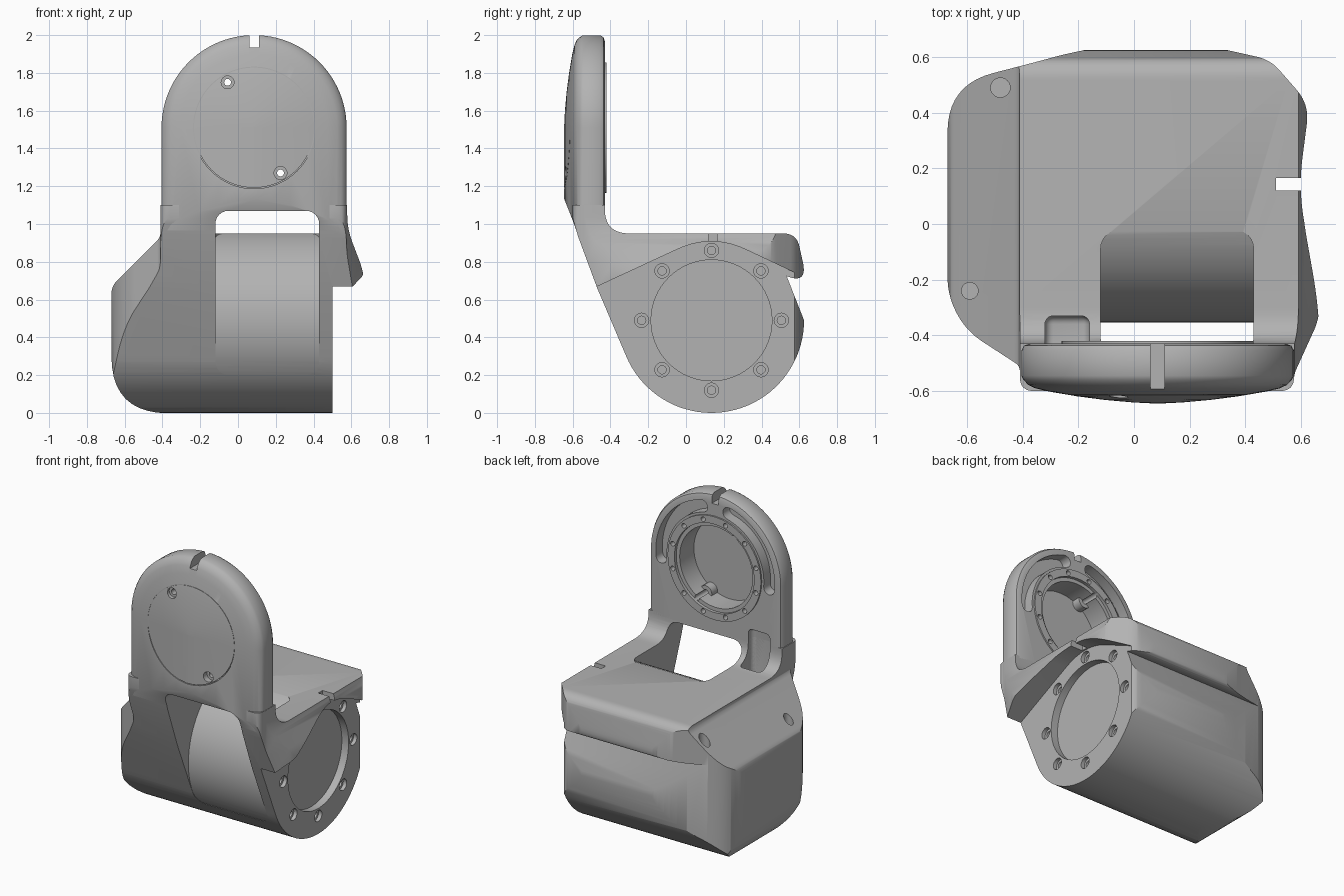
import bpy, bmesh
from math import sin, cos, pi, radians
from mathutils import Vector

if "Cube" in bpy.data.objects:
    bpy.data.objects.remove(bpy.data.objects["Cube"])

grey = bpy.data.materials.new("satin grey")
grey.use_nodes = True
grey.diffuse_color = (0.45, 0.45, 0.45, 1)
grey.node_tree.nodes["Principled BSDF"].inputs["Base Color"].default_value = grey.diffuse_color


def make(name, bm):
    bmesh.ops.recalc_face_normals(bm, faces=bm.faces)
    mesh = bpy.data.meshes.new(name)
    bm.to_mesh(mesh)
    bm.free()
    mesh.materials.append(grey)
    obj = bpy.data.objects.new(name, mesh)
    bpy.context.collection.objects.link(obj)
    return obj


def loft(name, rings):
    bm = bmesh.new()
    loops = [[bm.verts.new(p) for p in ring] for ring in rings]
    n = len(loops[0])
    for a, b in zip(loops, loops[1:]):
        for i in range(n):
            j = (i + 1) % n
            bm.faces.new((a[i], a[j], b[j], b[i]))
    bm.faces.new(loops[0])
    bm.faces.new(loops[-1])
    return make(name, bm)


def prism(name, pts, axis, lo, hi):
    place = {"X": lambda p, h: (h, p[0], p[1]),
             "Y": lambda p, h: (p[0], h, p[1]),
             "Z": lambda p, h: (p[0], p[1], h)}[axis]
    return loft(name, [[place(p, h) for p in pts] for h in (lo, hi)])


def arc(cx, cy, r, start, end, n):
    angles = [radians(start + (end - start) * i / n) for i in range(n + 1)]
    return [(cx + r * cos(a), cy + r * sin(a)) for a in angles]


def disc(cx, cy, r, axis, lo, hi, n=32, name="cutter"):
    return prism(name, arc(cx, cy, r, 0, 360, n)[:-1], axis, lo, hi)


def rounded(pts):
    """Polygon whose points may carry a corner rounding length."""
    out = []
    for i, p in enumerate(pts):
        c = Vector(p[:2])
        if len(p) < 3:
            out.append(tuple(c))
            continue
        a = c + (Vector(pts[i - 1][:2]) - c).normalized() * p[2]
        b = c + (Vector(pts[(i + 1) % len(pts)][:2]) - c).normalized() * p[2]
        for k in range(11):
            t = k / 10
            out.append(tuple(a * (1 - t) ** 2 + c * 2 * t * (1 - t) + b * t * t))
    return out


def box(x, y, z, bevel=0.0):
    bm = bmesh.new()
    bmesh.ops.create_cube(bm, size=1)
    for v in bm.verts:
        v.co = [(s[0] + s[1]) / 2 + c * (s[1] - s[0]) for c, s in zip(v.co, (x, y, z))]
    if bevel:
        bmesh.ops.bevel(bm, geom=bm.edges[:], offset=bevel, segments=6, profile=0.5, affect="EDGES")
    return make("cutter", bm)


def boolean(obj, tool, op="DIFFERENCE", keep=False):
    mod = obj.modifiers.new("boolean", "BOOLEAN")
    mod.object, mod.operation, mod.solver = tool, op, "EXACT"
    bpy.context.view_layer.objects.active = obj
    bpy.ops.object.modifier_apply(modifier=mod.name)
    if not keep:
        bpy.data.objects.remove(tool)


# Key centres: the drum axis (y, z) and the arm pad (x, z)
DY, DZ = 0.135, 0.49
AX, AZ, AR = 0.085, 1.51, 0.49

# Drum body: side profile trimmed by front and top outlines
side = rounded([(-0.43, 1.1), (-0.43, 0.95, 0.13), (0.585, 0.95, 0.07), (0.645, 0.68, 0.12)])
side += arc(DY, DZ, DZ, 0, -157, 40) + [(-0.47, 0.66), (-0.57, 0.93), (-0.6, 1.03), (-0.6, 1.1)]
body = prism("drum_body", side, "X", -0.8, 0.8)
front = rounded([(-0.41, 1.2), (-0.41, 0.93, 0.03), (-0.67, 0.67, 0.04), (-0.67, 0, 0.3),
                 (0.8, -0.01), (0.8, 0.68), (0.67, 0.68, 0.04), (0.66, 0.76, 0.05),
                 (0.58, 0.97, 0.07), (0.575, 1.2)])
boolean(body, prism("cutter", front, "Y", -1, 1), "INTERSECT")
top = rounded([(-0.41, -0.6, 0.05), (-0.41, -0.51, 0.02), (-0.61, -0.38, 0.08), (-0.67, -0.25, 0.06),
               (-0.67, 0.5, 0.17), (-0.36, 0.58, 0.06), (-0.25, 0.61, 0.05), (0.09, 0.68, 0.2),
               (0.49, 0.59, 0.05), (0.63, 0.43, 0.07), (0.59, 0.12, 0.12), (0.675, -0.32, 0.07),
               (0.575, -0.54, 0.02), (0.575, -0.6, 0.05)])
boolean(body, prism("cutter", top, "Z", -1, 2), "INTERSECT")

# Space under the overhanging hood
arch = rounded([(-0.9, 0.47), (DY, 0.95, 0.2), (0.9, 0.59), (0.9, -0.1), (-0.9, -0.1)])
boolean(body, prism("cutter", arch, "X", 0.5, 0.9))

# Side flange: shallow round seat, eight bolt holes, index notch
boolean(body, disc(DY, DZ, 0.32, "X", 0.45, 0.7, 64))
for i in range(8):
    for r, depth in ((0.038, 0.475), (0.022, 0.42)):
        a = i * pi / 4
        boolean(body, disc(DY + 0.37 * cos(a), DZ + 0.37 * sin(a), r, "X", depth, 0.53, 20))
boolean(body, box((0.51, 0.8), (0.12, 0.165), (0.8, 1.0)))

# Screw holes in the sloping cap
for x, y, r in ((-0.48, 0.49, 0.035), (-0.59, -0.24, 0.03)):
    boolean(body, disc(x, y, r, "Z", 0.62, 1.0, 24))

# Arm pad: gently domed tombstone
rings = []
for inset, y in ((0.03, -0.43), (0.01, -0.437), (0, -0.455), (0, -0.545), (0.008, -0.56),
                 (0.025, -0.578), (0.05, -0.59), (0.1, -0.602), (0.2, -0.619),
                 (0.3, -0.632), (0.4, -0.641), (0.48, -0.645)):
    r = AR - inset
    outline = [(AX + r, 0.75)] + arc(AX, AZ, r, 0, 180, 48) + [(AX - r, 0.75)]
    rings.append([(x, y, z) for x, z in outline])
arm = loft("upright_arm", rings)
slope = rounded([(-0.3, 0.6), (-0.3, 2.1), (-0.7, 2.1), (-0.7, 1.27), (-0.6, 1.02, 0.05),
                 (-0.568, 0.93), (-0.44, 0.6)])
boolean(arm, prism("cutter", slope, "X", -1, 1), "INTERSECT")

# Raised ring on the back of the arm
boolean(arm, disc(AX, AZ, 0.345, "Y", -0.46, -0.42, 64), "UNION")

# Window exposing the round drum, and a cable channel beside it
window = box((-0.12, 0.43), (-0.9, -0.02), (0.2, 1.07), 0.07)
boolean(window, disc(DY, DZ, 0.488, "X", -0.5, 0.8, 96))
channel = box((-0.32, -0.16), (-0.475, -0.33), (0.7, 1.17), 0.03)
for tool in (window, channel):
    boolean(body, tool, keep=True)
    boolean(arm, tool)

# Bearing seat with a step and twelve small holes
boolean(arm, disc(AX, AZ, 0.295, "Y", -0.44, -0.4, 64))
boolean(arm, disc(AX, AZ, 0.27, "Y", -0.59, -0.4, 64))
for i in range(12):
    a = (i + 0.5) * pi / 6
    boolean(arm, disc(AX + 0.318 * cos(a), AZ + 0.318 * sin(a), 0.016, "Y", -0.48, -0.4, 12))

# Crescent pockets either side of the top notch
for start, end in ((-5, 76), (104, 185)):
    crescent = arc(AX, AZ, 0.44, start, end, 24)
    ends = [arc(AX + 0.4 * cos(radians(e)), AZ + 0.4 * sin(radians(e)), 0.04, f, f + 180, 8)[1:-1]
            for e, f in ((end, end), (start, start + 180))]
    pocket = crescent + ends[0] + arc(AX, AZ, 0.36, end, start, 24) + ends[1]
    boolean(arm, prism("cutter", pocket, "Y", -0.5, -0.4))
boolean(arm, box((AX - 0.025, AX + 0.025), (-0.8, -0.3), (1.935, 2.1)))

# Fine circular groove on the front
groove = disc(AX, AZ, 0.323, "Y", -0.7, -0.612, 96)
boolean(groove, disc(AX, AZ, 0.318, "Y", -0.8, -0.5, 96))
boolean(arm, groove)

# Two screw bosses with through holes
for s in (-1, 1):
    x, z = AX + s * 0.14, AZ - s * 0.24
    boolean(arm, disc(x, z, 0.045, "Y", -0.6, -0.53, 24), "UNION")
    boolean(arm, disc(x, z, 0.034, "Y", -0.7, -0.6, 24))
    boolean(arm, disc(x, z, 0.018, "Y", -0.8, -0.3, 16))

for obj in (body, arm):
    bpy.ops.object.select_all(action="DESELECT")
    obj.select_set(True)
    bpy.context.view_layer.objects.active = obj
    bpy.ops.object.shade_smooth_by_angle(angle=radians(32))
